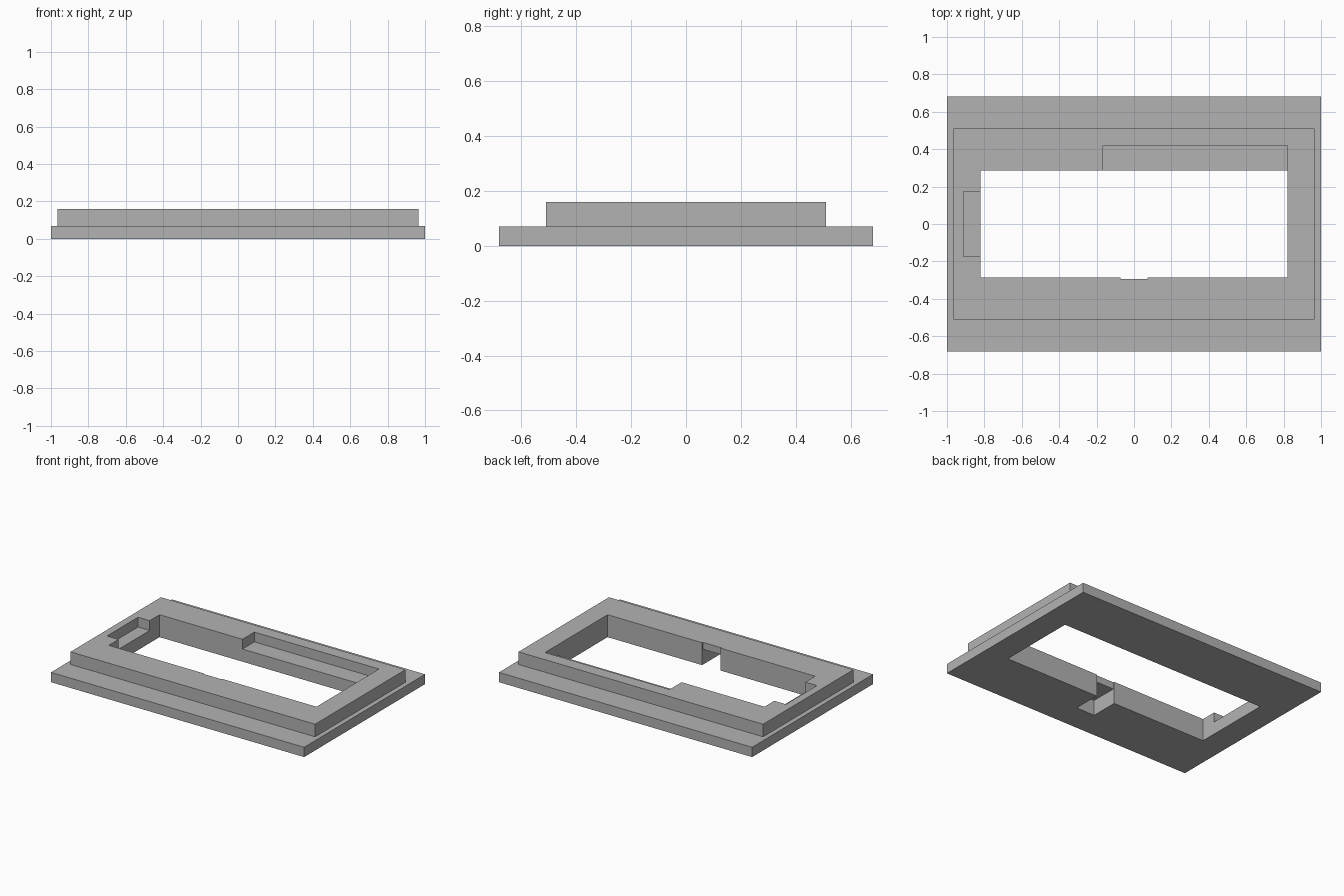
import bpy
import bmesh

cube = bpy.data.objects.get("Cube")
if cube:
    bpy.data.objects.remove(cube, do_unlink=True)

BASE_TOP, TOP = 0.07, 0.16
POCKET_FLOOR = 0.09
OPEN_X, OPEN_Y = 0.82, 0.286

grey = bpy.data.materials.new("plain grey")
grey.use_nodes = True
colour = (0.45, 0.45, 0.45, 1)
grey.diffuse_color = colour
grey.node_tree.nodes["Principled BSDF"].inputs["Base Color"].default_value = colour


def box_mesh(x, y, z):
    """Box spanning the three (low, high) ranges."""
    bm = bmesh.new()
    bmesh.ops.create_cube(bm, size=1)
    for v in bm.verts:
        v.co = [r[0] if c < 0 else r[1] for c, r in zip(v.co, (x, y, z))]
    return bm


def to_object(bm, name):
    bmesh.ops.recalc_face_normals(bm, faces=bm.faces)
    mesh = bpy.data.meshes.new(name)
    bm.to_mesh(mesh)
    bm.free()
    mesh.materials.append(grey)
    obj = bpy.data.objects.new(name, mesh)
    bpy.context.collection.objects.link(obj)
    return obj


def cut(target, name, x, y, z):
    """Subtract a box from the target and discard the cutter."""
    cutter = to_object(box_mesh(x, y, z), name)
    cutter.hide_render = True
    mod = target.modifiers.new(name, 'BOOLEAN')
    mod.operation = 'DIFFERENCE'
    mod.solver = 'EXACT'
    mod.object = cutter
    bpy.context.view_layer.objects.active = target
    bpy.ops.object.modifier_apply(modifier=mod.name)
    bpy.data.objects.remove(cutter, do_unlink=True)


# Stepped body: wide base plate with a raised rim grown from its top face
bm = box_mesh((-1, 1), (-0.682, 0.682), (0, BASE_TOP))
face = max(bm.faces, key=lambda f: f.calc_center_median().z)
for z in (BASE_TOP, TOP):
    grown = bmesh.ops.extrude_face_region(bm, geom=[face])["geom"]
    bmesh.ops.delete(bm, geom=[face], context='FACES_ONLY')
    face = next(g for g in grown if isinstance(g, bmesh.types.BMFace))
    for v in face.verts:
        v.co = (0.966 if v.co.x > 0 else -0.966,
                0.51 if v.co.y > 0 else -0.51, z)
frame = to_object(bm, "bezel_frame")

# Window opening
cut(frame, "opening", (-OPEN_X, OPEN_X), (-OPEN_Y, OPEN_Y), (-0.1, 0.3))
# Shallow pockets sunk into the rim at the back and on the right
cut(frame, "back_pocket", (-0.165, OPEN_X), (0.2, 0.42), (POCKET_FLOOR, 0.3))
cut(frame, "side_pocket", (-0.912, -0.7), (-0.175, 0.175), (POCKET_FLOOR, 0.3))
# Front notch: open underneath, with a slightly recessed lip above
cut(frame, "front_notch", (-0.073, 0.073), (-0.486, -0.2), (-0.1, 0.11))
cut(frame, "lip_recess", (-0.073, 0.073), (-0.294, -0.2), (-0.1, 0.3))
